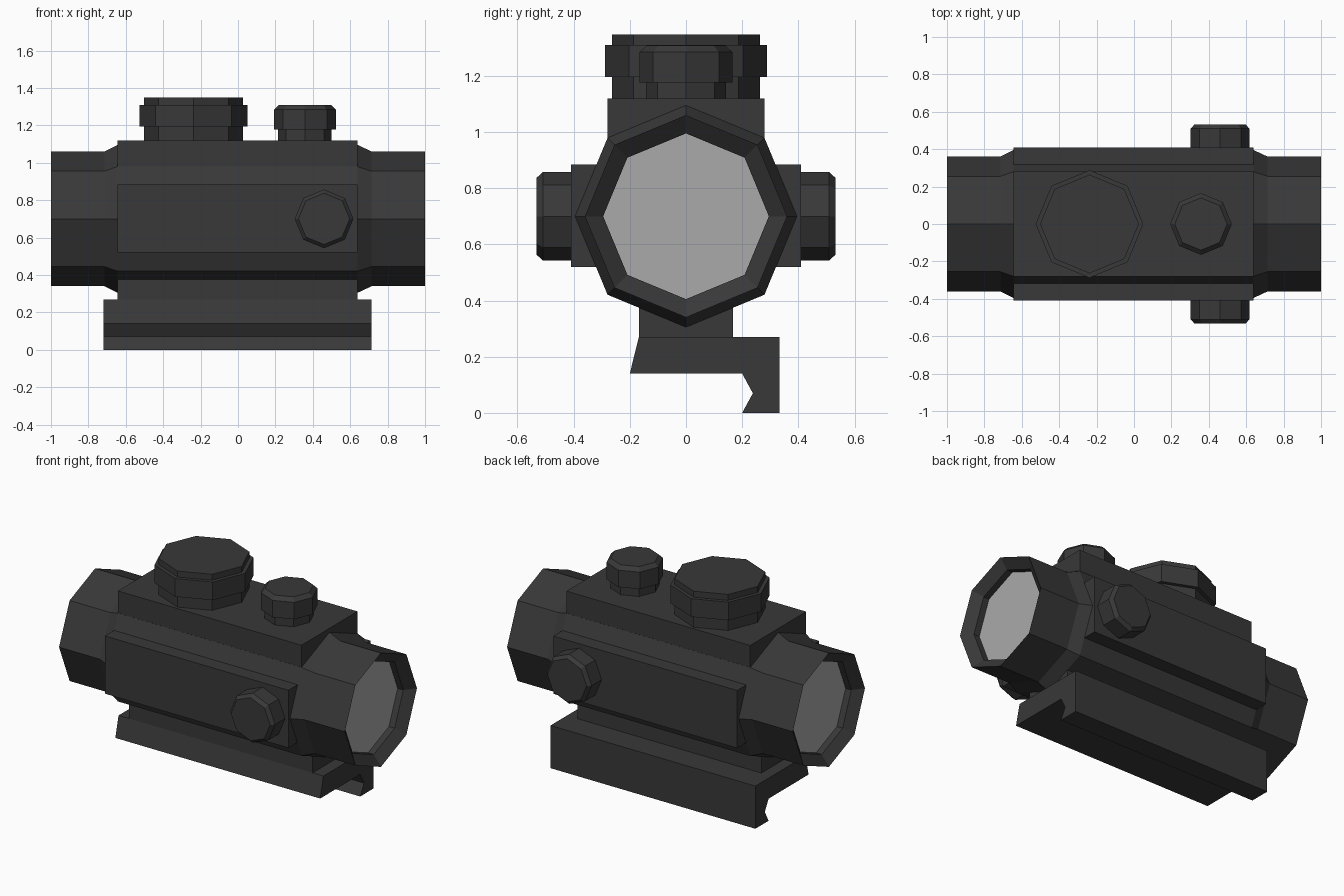
import bpy, bmesh
from math import cos, sin, tau

if "Cube" in bpy.data.objects:
    bpy.data.objects.remove(bpy.data.objects["Cube"])


def material(name, color):
    m = bpy.data.materials.new(name)
    m.diffuse_color = color
    m.use_nodes = True
    m.node_tree.nodes["Principled BSDF"].inputs["Base Color"].default_value = m.diffuse_color
    return m


BLACK = material("black_metal", (0.04, 0.04, 0.04, 1))
GLASS = material("lens_glass", (0.4, 0.4, 0.4, 0.5))


def finish(name, bm, mat):
    bmesh.ops.recalc_face_normals(bm, faces=bm.faces)
    mesh = bpy.data.meshes.new(name)
    bm.to_mesh(mesh)
    bm.free()
    mesh.materials.append(mat)
    ob = bpy.data.objects.new(name, mesh)
    bpy.context.collection.objects.link(ob)
    return ob


def place(axis, u, v, t):
    """Cross-section coordinates u, v at distance t along the axis."""
    return {"X": (t, u, v), "Y": (u, t, v), "Z": (u, v, t)}[axis]


def lathe(name, profile, axis, center, mat=BLACK, closed=False, sides=8):
    """Eight-sided turned part from (distance, radius) pairs."""
    bm = bmesh.new()
    rings = []
    for t, r in profile:
        rings.append([bm.verts.new(place(axis, center[0] + r * cos(tau * i / sides),
                                         center[1] + r * sin(tau * i / sides), t))
                      for i in range(sides)])
    pairs = list(zip(rings, rings[1:]))
    if closed:
        pairs.append((rings[-1], rings[0]))
    else:
        bm.faces.new(rings[0])
        if len(rings) > 1:
            bm.faces.new(rings[-1])
    for a, b in pairs:
        for i in range(sides):
            j = (i + 1) % sides
            bm.faces.new((a[i], a[j], b[j], b[i]))
    return finish(name, bm, mat)


def extrude_x(name, outline, x0, x1):
    """Solid made from a (y, z) outline swept along x."""
    bm = bmesh.new()
    face = bm.faces.new([bm.verts.new((x0, y, z)) for y, z in outline])
    new = bmesh.ops.extrude_face_region(bm, geom=[face])["geom"]
    bmesh.ops.translate(bm, vec=(x1 - x0, 0, 0),
                        verts=[v for v in new if isinstance(v, bmesh.types.BMVert)])
    return finish(name, bm, BLACK)


AXIS = (0, 0.70)

# Hollow sight tube with thicker middle and bevelled, recessed rims
lathe("sight_tube",
      [(-1, 0.36), (-0.715, 0.36), (-0.645, 0.395), (0.64, 0.395), (0.715, 0.36),
       (1, 0.36), (0.95, 0.295), (-0.95, 0.295)],
      "X", AXIS, closed=True)

# Lenses
for end, x in (("front", 0.91), ("rear", -0.91)):
    lathe(end + "_lens", [(x, 0.295)], "X", AXIS, GLASS)

# Housing blocks around the tube, notched to leave the bore clear
X0, X1 = -0.645, 0.64
extrude_x("top_housing", [(-0.28, 0.98), (-0.28, 1.12), (0.28, 1.12), (0.28, 0.98),
                          (0.25, 0.95), (0, 1.05), (-0.25, 0.95)], X0, X1)
extrude_x("base_stem", [(-0.168, 0.26), (-0.168, 0.40), (0, 0.335),
                        (0.168, 0.40), (0.168, 0.26)], X0, X1)
for side, s in (("left", 1), ("right", -1)):
    extrude_x(side + "_side_plate",
              [(s * 0.31, 0.52), (s * 0.41, 0.52), (s * 0.41, 0.885),
               (s * 0.31, 0.885), (s * 0.36, 0.70)], X0, X1)
    # Side knobs
    lathe(side + "_side_knob",
          [(s * 0.40, 0.157), (s * 0.51, 0.157), (s * 0.532, 0.137)],
          "Y", (0.46, 0.70))

# Rail clamp with a single hooked jaw
extrude_x("rail_clamp",
          [(-0.168, 0.27), (-0.2, 0.14), (0.2, 0.14), (0.238, 0.07),
           (0.2, 0), (0.332, 0), (0.332, 0.27)], -0.718, 0.715)

# Large battery cap
lathe("battery_cap",
      [(1.11, 0.264), (1.195, 0.264), (1.195, 0.288), (1.31, 0.288),
       (1.31, 0.264), (1.348, 0.264)], "Z", (-0.238, 0))

# Small adjustment dial
lathe("adjustment_dial",
      [(1.11, 0.143), (1.177, 0.143), (1.177, 0.165), (1.284, 0.165),
       (1.308, 0.14)], "Z", (0.358, 0))
